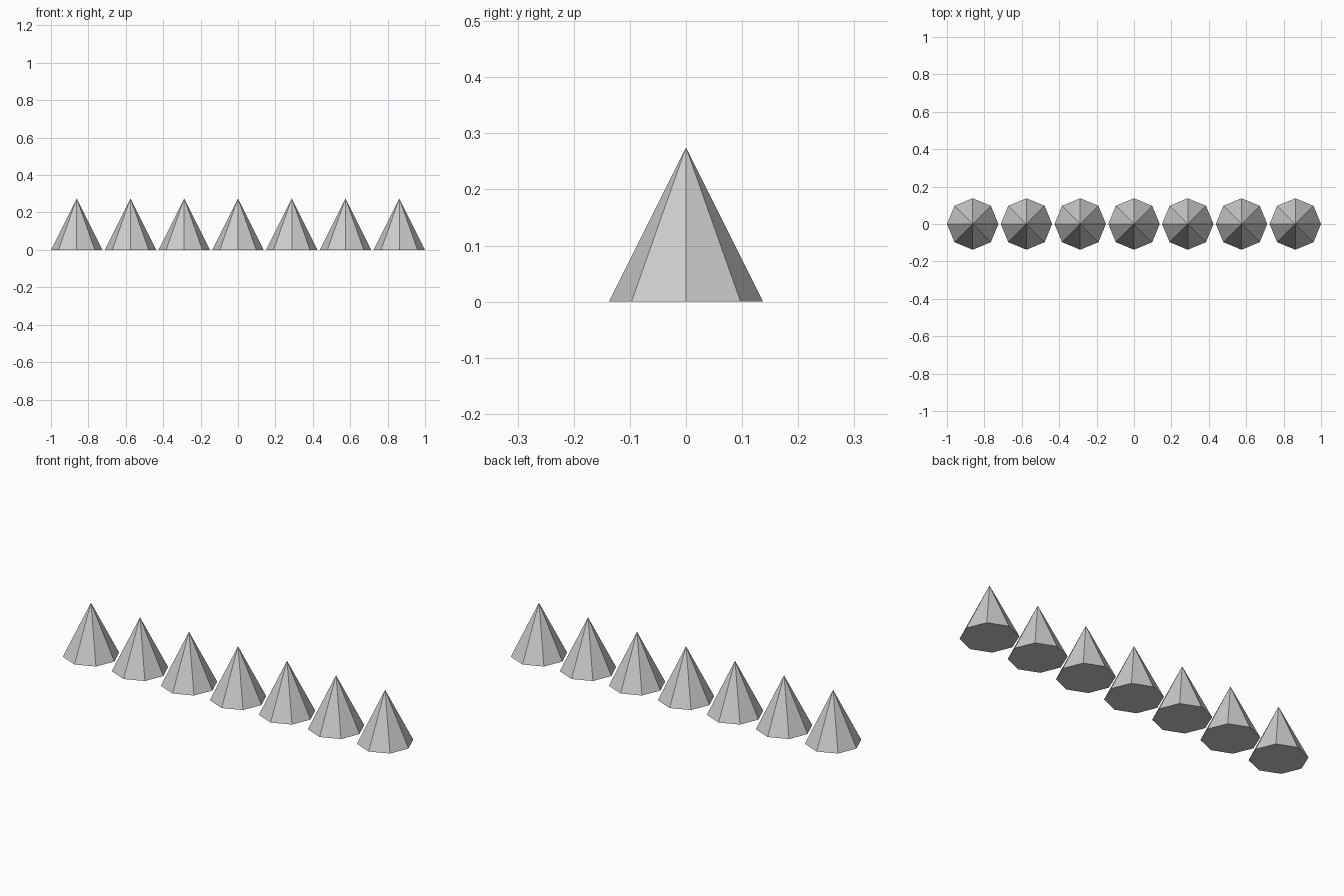
import bpy

if "Cube" in bpy.data.objects:
    bpy.data.objects.remove(bpy.data.objects["Cube"])

COUNT = 7
RADIUS = 0.1375
HEIGHT = 0.275
SPACING = (2 - 2 * RADIUS) / (COUNT - 1)

# Row of eight-sided spikes with closed bases, a corner pointing along each axis
for i in range(COUNT):
    x = (i - (COUNT - 1) / 2) * SPACING
    bpy.ops.mesh.primitive_cone_add(vertices=8, radius1=RADIUS, radius2=0,
                                    depth=HEIGHT, end_fill_type='NGON',
                                    location=(x, 0, HEIGHT / 2))
    bpy.context.object.name = f"spike_{i + 1}"
